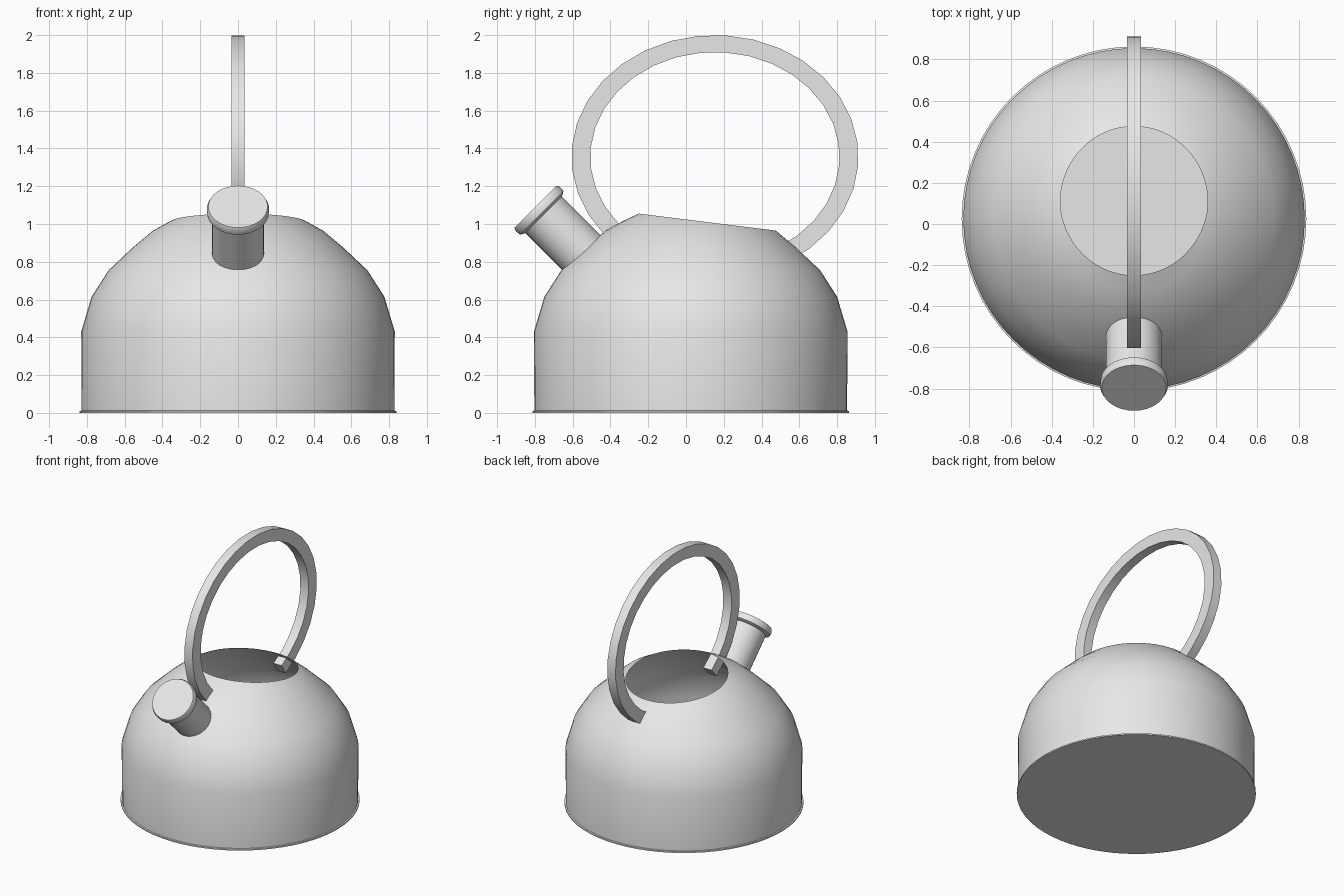
import bpy
import bmesh
from math import cos, sin, pi, radians
from mathutils import Matrix, Vector

cube = bpy.data.objects.get("Cube")
if cube:
    bpy.data.objects.remove(cube, do_unlink=True)

GREY = (0.8, 0.8, 0.8, 1.0)
metal = bpy.data.materials.new("plain_grey")
metal.use_nodes = True
metal.diffuse_color = GREY
metal.node_tree.nodes["Principled BSDF"].inputs["Base Color"].default_value = GREY


def lathe(profile, segments):
    """Revolve (radius, height) points around z into a closed bmesh."""
    bm = bmesh.new()
    verts = [bm.verts.new((r, 0, z)) for r, z in profile]
    edges = [bm.edges.new(pair) for pair in zip(verts, verts[1:])]
    bmesh.ops.spin(bm, geom=verts + edges, cent=(0, 0, 0), axis=(0, 0, 1),
                   angle=2 * pi, steps=segments, use_merge=True)
    bmesh.ops.remove_doubles(bm, verts=bm.verts, dist=0.0005)
    bmesh.ops.recalc_face_normals(bm, faces=bm.faces)
    return bm


def finish(bm, name):
    """Turn a bmesh into a smooth-shaded object with the grey material."""
    mesh = bpy.data.meshes.new(name)
    bm.to_mesh(mesh)
    bm.free()
    mesh.materials.append(metal)
    obj = bpy.data.objects.new(name, mesh)
    bpy.context.collection.objects.link(obj)
    bpy.ops.object.select_all(action='DESELECT')
    obj.select_set(True)
    bpy.context.view_layer.objects.active = obj
    bpy.ops.object.shade_smooth_by_angle(angle=radians(30))
    return obj


# Kettle body: domed shell with a thin foot rim, opened by a tilted cut
body = lathe([(0, 0), (0.838, 0), (0.838, 0.01), (0.828, 0.012), (0.83, 0.43),
              (0.775, 0.615), (0.685, 0.755), (0.55, 0.882), (0.45, 0.965),
              (0.36, 1.015), (0.27, 1.057), (0.14, 1.09), (0, 1.1)], 64)
bmesh.ops.translate(body, verts=body.verts, vec=(0, 0.025, 0))
bmesh.ops.bisect_plane(body, geom=body.verts[:] + body.edges[:] + body.faces[:],
                       plane_co=(0, -0.25, 1.055), plane_no=(0, 0.124, 1),
                       clear_outer=True)
finish(body, "body")

# Spout and its cap share one axis leaning forward at 45 degrees
spout_base = Vector((0, -0.56, 0.855))
lean = Matrix.Translation(spout_base) @ Matrix.Rotation(radians(45), 4, 'X')
for name, profile in (
        ("spout", [(0, -0.02), (0.137, -0.02), (0.137, 0.3), (0, 0.3)]),
        ("spout_cap", [(0, 0.275), (0.14, 0.275), (0.163, 0.288),
                       (0.165, 0.318), (0.157, 0.335), (0, 0.335)])):
    part = lathe(profile, 32)
    part.transform(lean)
    finish(part, name)

# Handle: flat strap swept along an elliptical arc, both ends inside the body
handle = bmesh.new()
STEPS, HALF_WIDTH = 26, 0.035
rings = []
for i in range(STEPS + 1):
    a = radians(-60 + 291 * i / STEPS)
    ring = []
    for x, ry, rz in ((-1, 0.66, 0.555), (1, 0.66, 0.555),
                      (1, 0.76, 0.645), (-1, 0.76, 0.645)):
        ring.append(handle.verts.new((x * HALF_WIDTH, 0.153 + ry * cos(a),
                                      1.355 + rz * sin(a))))
    rings.append(ring)
for a, b in zip(rings, rings[1:]):
    for k in range(4):
        n = (k + 1) % 4
        handle.faces.new((a[k], a[n], b[n], b[k]))
handle.faces.new(rings[0])
handle.faces.new(rings[-1])
bmesh.ops.recalc_face_normals(handle, faces=handle.faces)
finish(handle, "handle")
